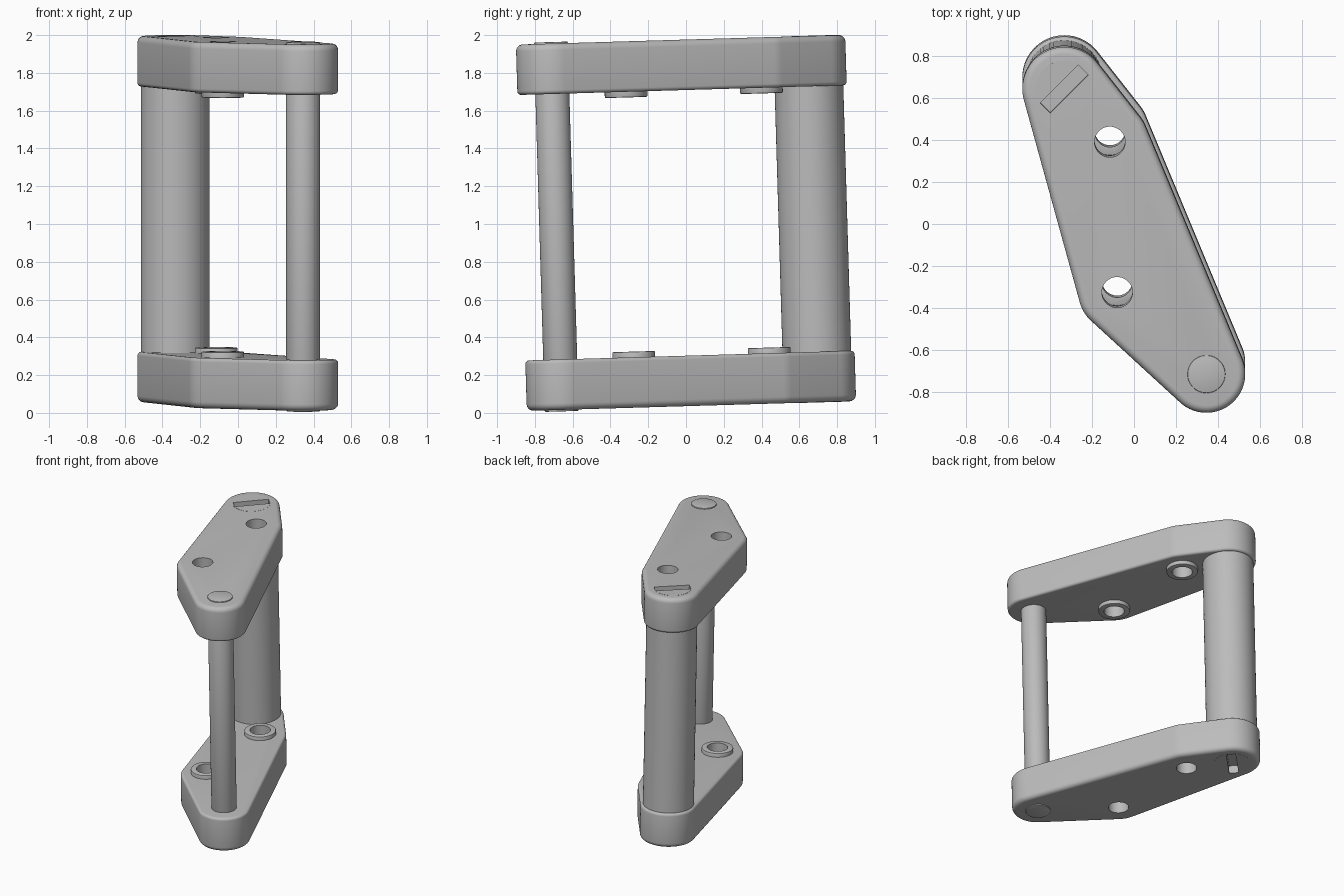
import bpy, bmesh, math
from mathutils import Matrix, Vector
from mathutils.geometry import convex_hull_2d

if "Cube" in bpy.data.objects:
    bpy.data.objects.remove(bpy.data.objects["Cube"])

TILT = Matrix.Translation((0, 0, 1.006)) @ Matrix.Rotation(math.radians(1.7), 4, 'X')
INNER, OUTER = 0.703, 0.97          # plate faces, measured from the middle
COLUMN = (-0.332, 0.672)
ROD = (0.345, -0.687)
HOLES = {"back": (-0.115, 0.42), "front": (-0.08, -0.297)}

metal = bpy.data.materials.new("grey metal")
metal.use_nodes = True
grey = (0.5, 0.5, 0.5, 1)
metal.diffuse_color = grey
metal.node_tree.nodes["Principled BSDF"].inputs["Base Color"].default_value = grey


def add(name, bm):
    bmesh.ops.recalc_face_normals(bm, faces=bm.faces)
    mesh = bpy.data.meshes.new(name)
    bm.to_mesh(mesh)
    bm.free()
    mesh.materials.append(metal)
    ob = bpy.data.objects.new(name, mesh)
    bpy.context.collection.objects.link(ob)
    ob.matrix_world = TILT
    return ob


def cylinder(name, centre, radius, z0, z1, chamfer=0):
    bm = bmesh.new()
    place = Matrix.Translation((*centre, (z0 + z1) / 2))
    bmesh.ops.create_cone(bm, cap_ends=True, segments=64, radius1=radius,
                          radius2=radius, depth=abs(z1 - z0), matrix=place)
    if chamfer:
        rim = [e for e in bm.edges if abs(e.verts[0].co.z - e.verts[1].co.z) < 1e-5]
        bmesh.ops.bevel(bm, geom=rim, offset=chamfer, segments=2, affect='EDGES', profile=0.5)
    return add(name, bm)


def slot_cutter(side):
    bm = bmesh.new()
    place = (Matrix.Translation((*COLUMN, side * OUTER)) @ Matrix.Rotation(math.pi / 4, 4, 'Z')
             @ Matrix.Diagonal((0.256, 0.067, 0.12, 1)))
    bmesh.ops.create_cube(bm, size=1, matrix=place)
    return add("slot_cutter", bm)


def plate(name, side):
    # outline wrapped around four round corners
    points = []
    for (x, y), r in ((COLUMN, 0.2), (ROD, 0.185), (HOLES["back"], 0.185), (HOLES["front"], 0.185)):
        for i in range(96):
            a = math.tau * i / 96
            points.append(Vector((x + r * math.cos(a), y + r * math.sin(a))))
    bm = bmesh.new()
    ring = [bm.verts.new((*points[i], side * INNER)) for i in convex_hull_2d(points)]
    base = bm.faces.new(ring)
    new = bmesh.ops.extrude_face_region(bm, geom=[base])["geom"]
    bmesh.ops.translate(bm, verts=[v for v in new if isinstance(v, bmesh.types.BMVert)],
                        vec=(0, 0, side * (OUTER - INNER)))
    # rounded rims, softer on the outside
    for level, size in ((OUTER, 0.035), (INNER, 0.02)):
        rim = [e for e in bm.edges if all(abs(v.co.z - side * level) < 1e-5 for v in e.verts)]
        bmesh.ops.bevel(bm, geom=rim, offset=size, segments=5, affect='EDGES', profile=0.5)
    return add(name, bm)


def cut(ob, cutters):
    bpy.context.view_layer.objects.active = ob
    for cutter in cutters:
        mod = ob.modifiers.new("cut", 'BOOLEAN')
        mod.operation, mod.solver, mod.object = 'DIFFERENCE', 'EXACT', cutter
        bpy.ops.object.modifier_apply(modifier=mod.name)


parts = []
drills = {k: cylinder("drill", c, 0.073, -1.2, 1.2) for k, c in HOLES.items()}
helpers = list(drills.values())

# end plates with bushings, slotted bolt heads and rod ends
for label, side in (("top", 1), ("bottom", -1)):
    slot = slot_cutter(side)
    helpers.append(slot)
    body = plate(label + "_plate", side)
    cut(body, [*drills.values(), slot])
    head = cylinder(label + "_bolt_head", COLUMN, 0.136, side * 0.85, side * (OUTER + 0.001))
    cut(head, [slot])
    parts += [body, head]
    for place, centre in HOLES.items():
        bush = cylinder(f"{label}_{place}_bushing", centre, 0.113,
                        side * (INNER - 0.03), side * (INNER + 0.05), 0.006)
        cut(bush, [drills[place]])
        parts.append(bush)

# uprights: thick column at the back, thin rod through both plates at the front
parts.append(cylinder("thick_column", COLUMN, 0.182, -INNER - 0.01, INNER + 0.01))
parts.append(cylinder("thin_rod", ROD, 0.09, -OUTER - 0.008, OUTER + 0.008, 0.005))

for ob in helpers:
    bpy.data.objects.remove(ob)
bpy.ops.object.select_all(action='DESELECT')
for ob in parts:
    ob.select_set(True)
bpy.context.view_layer.objects.active = parts[0]
bpy.ops.object.shade_smooth_by_angle(angle=math.radians(30))
